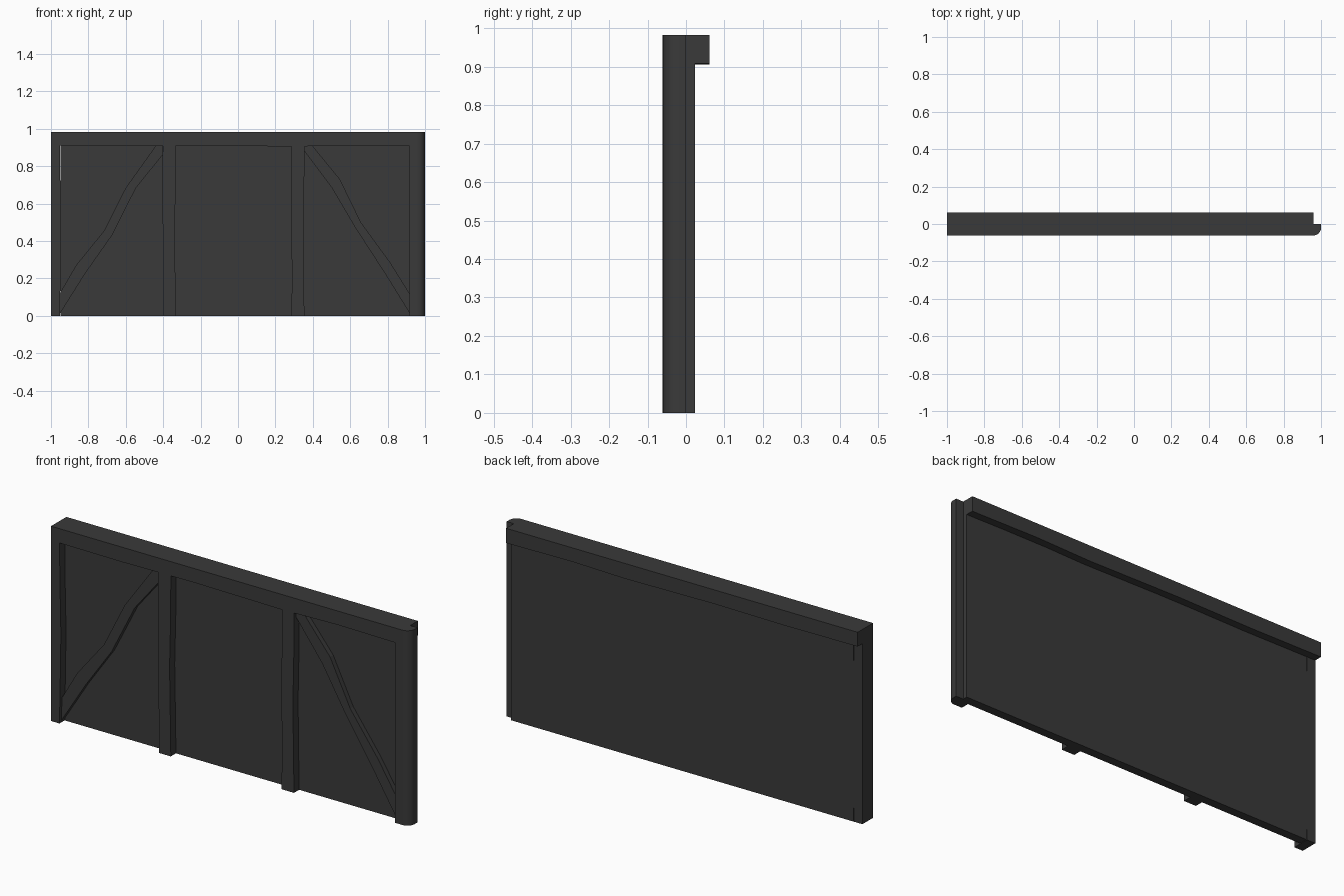
import bpy, bmesh, math

if "Cube" in bpy.data.objects:
    bpy.data.objects.remove(bpy.data.objects["Cube"])

FRONT, BACK = -0.061, 0.061      # outer faces of the timber frame
PANEL_F, PANEL_B = -0.02, 0.023  # recessed infill panel
BRACE_F = -0.045
HEIGHT, RAIL_Z = 0.982, 0.91

mat = bpy.data.materials.new("dark_timber")
mat.diffuse_color = (0.042, 0.042, 0.042, 1)
mat.use_nodes = True
mat.node_tree.nodes["Principled BSDF"].inputs["Base Color"].default_value = mat.diffuse_color


def extrude(name, base, offset):
    """Closed solid: planar outline swept along an offset."""
    bm = bmesh.new()
    face = bm.faces.new([bm.verts.new(p) for p in base])
    new = bmesh.ops.extrude_face_region(bm, geom=[face])["geom"]
    verts = [g for g in new if isinstance(g, bmesh.types.BMVert)]
    bmesh.ops.translate(bm, verts=verts, vec=offset)
    bmesh.ops.recalc_face_normals(bm, faces=bm.faces)
    me = bpy.data.meshes.new(name)
    bm.to_mesh(me)
    bm.free()
    me.materials.append(mat)
    ob = bpy.data.objects.new(name, me)
    bpy.context.collection.objects.link(ob)
    return ob


def slab(name, outline, y0, y1):
    """Front-view (x, z) outline given thickness in y."""
    return extrude(name, [(x, y0, z) for x, z in outline], (0, y1 - y0, 0))


def strip(name, edge_a, edge_b, y0, y1):
    return slab(name, edge_a + edge_b[::-1], y0, y1)


# Infill panel
slab("infill_panel", [(-0.95, 0), (0.917, 0), (0.917, RAIL_Z), (-0.95, RAIL_Z)],
     PANEL_F, PANEL_B)

# Top rail with a slightly hand-hewn underside
under = [(-1, 0.910), (-0.6, 0.907), (-0.2, 0.911), (0.3, 0.905),
         (0.6, 0.912), (0.917, 0.908)]
strip("top_rail", under, [(-1, HEIGHT), (0.917, HEIGHT)], FRONT, BACK)
slab("top_rail_end", [(0.917, 0.908), (0.96, 0.908), (0.96, HEIGHT), (0.917, HEIGHT)],
     PANEL_B, BACK)

# Left end post and the two middle posts, with gently uneven edges
levels = [0, 0.2, 0.45, 0.7, RAIL_Z]


def post(name, left, right, y_back):
    strip(name, list(zip(left, levels)), list(zip(right, levels)), FRONT, y_back)


post("left_post", [-1] * 5, [-0.953, -0.949, -0.945, -0.950, -0.953], PANEL_B)
post("middle_post_left", [-0.399, -0.399, -0.402, -0.404, -0.402],
     [-0.332, -0.335, -0.339, -0.333, -0.332], PANEL_F)
post("middle_post_right", [0.285, 0.289, 0.285, 0.287, 0.287],
     [0.355, 0.352, 0.349, 0.354, 0.355], PANEL_F)

# Right corner post: rounded front corner, rebated behind
r = 0.04
arc = [(0.96 + r * math.sin(a), FRONT + r - r * math.cos(a))
       for a in (math.radians(15 * i) for i in range(7))]
section = [(0.917, FRONT)] + arc + [(1, 0), (0.96, 0), (0.96, PANEL_B), (0.917, PANEL_B)]
corner = extrude("corner_post", [(x, y, 0) for x, y in section], (0, 0, HEIGHT))
bpy.context.view_layer.objects.active = corner
corner.select_set(True)
bpy.ops.object.shade_smooth_by_angle(angle=math.radians(30))

# Curved diagonal braces (upper edge, lower edge)
strip("brace_left",
      [(-0.953, 0.12), (-0.866, 0.27), (-0.716, 0.455), (-0.60, 0.685), (-0.44, 0.909)],
      [(-0.953, 0.01), (-0.818, 0.225), (-0.674, 0.43), (-0.545, 0.685), (-0.403, 0.86),
       (-0.403, 0.909)], BRACE_F, PANEL_F)
strip("brace_right",
      [(0.917, 0.12), (0.813, 0.286), (0.657, 0.50), (0.545, 0.73), (0.40, 0.907)],
      [(0.917, 0.015), (0.79, 0.22), (0.626, 0.473), (0.50, 0.687), (0.355, 0.88),
       (0.355, 0.907)], BRACE_F, PANEL_F)
